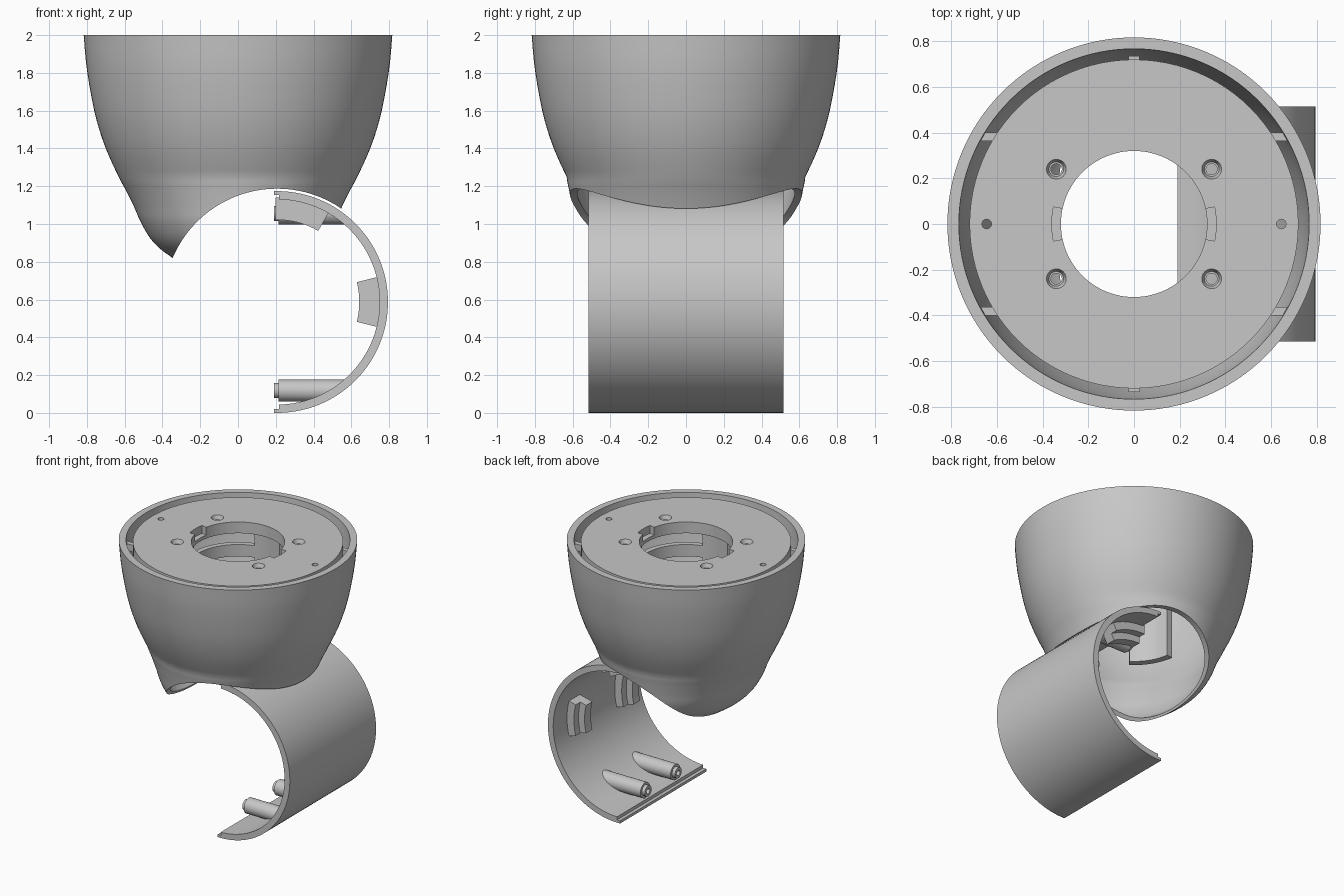
import bpy, bmesh
from math import sin, cos, pi, radians
from mathutils import Matrix, Vector

if "Cube" in bpy.data.objects:
    bpy.data.objects.remove(bpy.data.objects["Cube"])

grey = bpy.data.materials.new("plain grey")
grey.use_nodes = True
grey.diffuse_color = (0.57, 0.57, 0.57, 1)
grey.node_tree.nodes["Principled BSDF"].inputs["Base Color"].default_value = (0.57, 0.57, 0.57, 1)

CX, CZ = 0.207, 0.587       # axis of the curved shell
R_OUT, R_IN = 0.587, 0.543  # shell radii
HALF = 0.515                # half width of the shell


def make(name, bm):
    bmesh.ops.remove_doubles(bm, verts=bm.verts, dist=1e-5)
    bmesh.ops.recalc_face_normals(bm, faces=bm.faces)
    mesh = bpy.data.meshes.new(name)
    bm.to_mesh(mesh)
    bm.free()
    mesh.materials.append(grey)
    ob = bpy.data.objects.new(name, mesh)
    bpy.context.collection.objects.link(ob)
    return ob


def lathe(name, profile, matrix=Matrix(), steps=96):
    """Spin a closed (radius, height) profile about z."""
    bm = bmesh.new()
    verts = [bm.verts.new((r, 0, z)) for r, z in profile]
    edges = [bm.edges.new((verts[i - 1], verts[i])) for i in range(len(verts))]
    bmesh.ops.spin(bm, geom=verts + edges, cent=(0, 0, 0), axis=(0, 0, 1),
                   angle=2 * pi, steps=steps, use_merge=True)
    bmesh.ops.transform(bm, matrix=matrix, verts=bm.verts)
    return make(name, bm)


def smooth_profile(points, n=4):
    """Pass a smooth spline through the points."""
    p = [Vector(q) for q in points]
    p = [2 * p[0] - p[1]] + p + [2 * p[-1] - p[-2]]
    curve = []
    for a, b, c, d in zip(p, p[1:], p[2:], p[3:]):
        for i in range(n):
            t = i / n
            curve.append(b + ((c - a) * t + (2 * a - 5 * b + 4 * c - d) * t ** 2
                              + (3 * b - a - 3 * c + d) * t ** 3) / 2)
    return curve + [p[-2]]


def rod(name, radius, low, high, matrix=Matrix(), steps=48):
    return lathe(name, [(0, low), (radius, low), (radius, high), (0, high)], matrix, steps)


def sector(name, r0, r1, a0, a1, w0, w1, place):
    """Ring sector between two radii and angles, extruded from w0 to w1."""
    n = max(4, int(abs(a1 - a0) / 3))
    angles = [radians(a0 + (a1 - a0) * i / n) for i in range(n + 1)]
    outline = [(r1 * cos(a), r1 * sin(a)) for a in angles]
    outline += [(r0 * cos(a), r0 * sin(a)) for a in reversed(angles)]
    bm = bmesh.new()
    face = bm.faces.new([bm.verts.new(place(u, v, w0)) for u, v in outline])
    out = bmesh.ops.extrude_face_region(bm, geom=[face])
    move = Vector(place(0, 0, w1)) - Vector(place(0, 0, w0))
    bmesh.ops.translate(bm, vec=move,
                        verts=[g for g in out["geom"] if isinstance(g, bmesh.types.BMVert)])
    return make(name, bm)


def box(name, low, high):
    bm = bmesh.new()
    bmesh.ops.create_cube(bm, size=1)
    low, high = Vector(low), Vector(high)
    for v in bm.verts:
        v.co = (low + high) / 2 + v.co * (high - low)
    return make(name, bm)


def cut(ob, cutters, operation="DIFFERENCE"):
    """Apply booleans and discard the cutters."""
    for c in cutters:
        mod = ob.modifiers.new("cut", "BOOLEAN")
        mod.object, mod.operation, mod.solver = c, operation, "EXACT"
    graph = bpy.context.evaluated_depsgraph_get()
    mesh = bpy.data.meshes.new_from_object(ob.evaluated_get(graph))
    ob.modifiers.clear()
    ob.data = mesh
    for c in cutters:
        bpy.data.objects.remove(c)


def on_shell(u, v, w):
    return (CX + u, w, CZ + v)


def flat(u, v, w):
    return (u, v, w)


def shell_rod(radius):
    turn = Matrix.Translation((CX, 0, CZ)) @ Matrix.Rotation(pi / 2, 4, "X")
    return rod("shell_cutter", radius, -1.2, 1.2, turn, 128)


# Hollow cup, widening sideways near its tip, notched to clear the shell
outer = smooth_profile([(0, 0.7), (0.2, 0.74), (0.345, 0.82), (0.445, 0.9), (0.51, 1.0),
                        (0.55, 1.09), (0.589, 1.17), (0.632, 1.25), (0.7, 1.4),
                        (0.749, 1.55), (0.781, 1.7), (0.804, 1.85), (0.817, 2.0)])
inner = [(max(r - 0.03 - 0.02 * (z - 0.7) / 1.3, 0), z + (0.05 if r < 0.3 else 0))
         for r, z in outer]
cup = lathe("cup", [tuple(p) for p in outer] + inner[::-1], steps=128)
for v in cup.data.vertices:
    v.co.y *= 1 + 0.6 * max(0, 1.25 - v.co.z)
cut(cup, [shell_rod(0.6)])

# Mounting plate with centre hole, side recesses and screw holes
plate = rod("mounting_plate", 0.72, 1.9, 1.985, steps=96)
cutters = [rod("hole", 0.32, 1.8, 2.1, steps=96)]
for s in (-1, 1):
    cutters.append(sector("notch", 0.28, 0.36, 90 - s * 90 - 12, 90 - s * 90 + 12, 1.925, 2.1, flat))
    cutters.append(rod("pin_hole", 0.021, 1.8, 2.1, Matrix.Translation((s * 0.645, 0, 0)), 24))
    for t in (-1, 1):
        sink = [(0, 1.8), (0.024, 1.8), (0.024, 1.955), (0.032, 1.955), (0.049, 2.0), (0, 2.0)]
        cutters.append(lathe("screw_hole", sink, Matrix.Translation((s * 0.34, t * 0.24, 0)), 32))
cut(plate, cutters)

# Tabs holding the plate inside the cup
for s in (-1, 1):
    box("end_tab", (-0.025, s * 0.71 - 0.025, 1.9), (0.025, s * 0.71 + 0.025, 1.95))
    for t in (-1, 1):
        box("side_tab", (s * 0.63 - 0.045, t * 0.382 - 0.018, 1.9),
            (s * 0.63 + 0.045, t * 0.382 + 0.018, 1.95))

# Twist-lock collar below the centre hole
for turn in (0, 180):
    sector("collar_rail", 0.33, 0.37, turn + 70, turn + 185, 1.72, 1.81, flat)
    sector("collar_block", 0.33, 0.40, turn + 65, turn + 105, 1.66, 1.9, flat)
    sector("collar_leg", 0.34, 0.39, turn + 188, turn + 235, 1.28, 1.9, flat)

# Curved shell with thin lips along its open edges
sector("curved_shell", R_IN, R_OUT, -89, 89, -HALF, HALF, on_shell)
for a in (-90.2, 90.2):
    sector("shell_lip", 0.567, R_OUT, a - 1.4, a + 1.4, -HALF, HALF, on_shell)

for s in (-1, 1):
    # Stepped catches inside the shell
    for name, a0, a1 in (("middle_catch", -14, 14), ("upper_catch", 60, 91)):
        y = s * 0.285
        sector(name, 0.435, R_IN + 0.01, a0, a1, y - 0.065, y + 0.01, on_shell)
        sector(name + "_step", 0.485, R_IN + 0.01, a0, a1, y + 0.01, y + 0.065, on_shell)
    # Screw posts at the lower and upper edges, trimmed to the shell
    for label, z in (("lower", 0.118), ("upper", 2 * CZ - 0.118)):
        along_x = Matrix.Translation((0, s * 0.18, z)) @ Matrix.Rotation(pi / 2, 4, "Y")
        post = rod(label + "_post", 0.058, 0.215, 0.7, along_x, 32)
        cut(post, [shell_rod(0.555)], "INTERSECT")
        tip = [(0.02, 0.19), (0.04, 0.19), (0.04, 0.225), (0.02, 0.225)]
        lathe(label + "_post_tip", tip, along_x, 32)

# Smooth curves, keep crisp edges
bpy.ops.object.select_all(action="DESELECT")
for ob in bpy.context.collection.objects:
    if ob.type == "MESH" and grey.name in ob.data.materials:
        ob.select_set(True)
        bpy.context.view_layer.objects.active = ob
bpy.ops.object.shade_smooth_by_angle(angle=radians(30))
